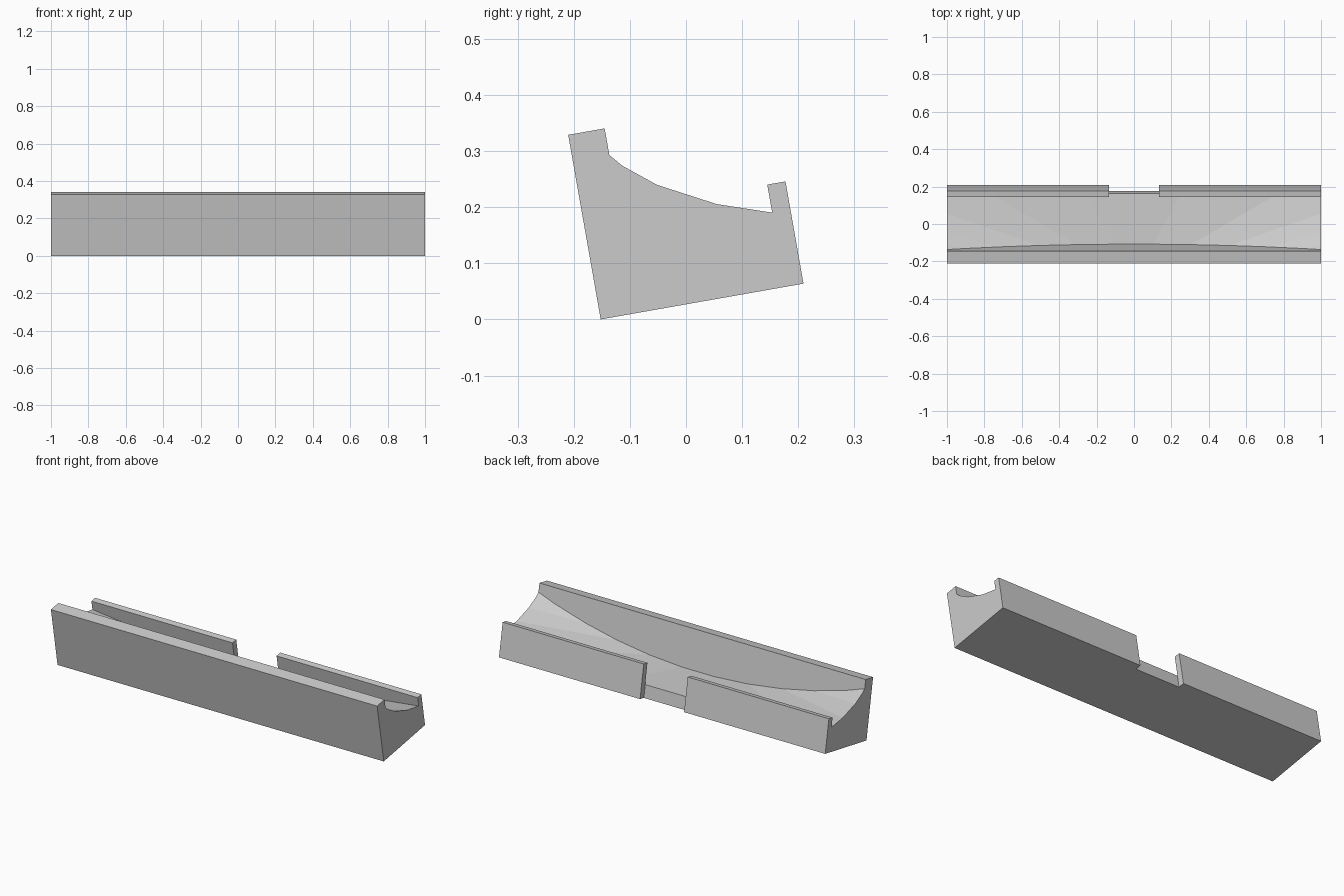
import bpy, bmesh, math
from mathutils import Matrix, Vector

cube = bpy.data.objects.get("Cube")
if cube:
    bpy.data.objects.remove(cube, do_unlink=True)

grey = bpy.data.materials.new("plain grey")
grey.use_nodes = True
colour = (0.6, 0.6, 0.6, 1)
grey.diffuse_color = colour
grey.node_tree.nodes["Principled BSDF"].inputs["Base Color"].default_value = colour

# The whole part leans back by ten degrees about its lower front edge
LEAN = Matrix.Translation((0, -0.152, 0)) @ Matrix.Rotation(math.radians(10), 4, "X")
WALL, LIP, DEPTH = 0.066, 0.334, 0.367      # inner wall, inner lip, full depth
LIP_TOP, WALL_TOP = 0.185, 0.334


def loft(name, start, end):
    """Solid between two matching outlines."""
    bm = bmesh.new()
    a = [bm.verts.new(p) for p in start]
    b = [bm.verts.new(p) for p in end]
    bm.faces.new(a)
    bm.faces.new(b[::-1])
    for i in range(len(a)):
        j = (i + 1) % len(a)
        bm.faces.new((a[j], a[i], b[i], b[j]))
    bmesh.ops.recalc_face_normals(bm, faces=bm.faces)
    mesh = bpy.data.meshes.new(name)
    bm.to_mesh(mesh)
    bm.free()
    obj = bpy.data.objects.new(name, mesh)
    bpy.context.collection.objects.link(obj)
    mesh.materials.append(grey)
    obj.matrix_world = LEAN
    return obj


def cut(body, cutter):
    mod = body.modifiers.new(cutter.name, "BOOLEAN")
    mod.operation = "DIFFERENCE"
    mod.solver = "EXACT"
    mod.object = cutter
    cutter.hide_render = True
    bpy.context.view_layer.objects.active = body
    bpy.ops.object.modifier_apply(modifier=mod.name)
    bpy.data.objects.remove(cutter, do_unlink=True)


def arc(depth, floor, radius):
    """Faceted hollow outline, closed well above the body."""
    step = math.tau / 96
    pts = []
    for k in range(-6, 6):
        t = (k + 0.5) * step
        pts.append((radius * math.sin(t), depth,
                    floor + radius * (math.cos(step / 2) - math.cos(t))))
    return pts + [(pts[-1][0], depth, 0.8), (pts[0][0], depth, 0.8)]


# Long body with tall front wall and low back lip
profile = [(0, 0), (DEPTH, 0), (DEPTH, LIP_TOP), (0.3, LIP_TOP),
           (0.1, WALL_TOP), (0, WALL_TOP)]
body = loft("trough_body", [(-1, u, v) for u, v in profile],
            [(1, u, v) for u, v in profile])

# Conical resting surface between wall and lip
cut(body, loft("hollow_cutter", arc(WALL, 0.12, 3.1), arc(LIP, 0.07, 7.8)))

# Gap in the middle of the back lip
gap = [(LIP - 0.0005, -0.1), (0.5, -0.1), (0.5, 0.5), (LIP - 0.0005, 0.5)]
cut(body, loft("gap_cutter", [(-0.135, u, v) for u, v in gap],
               [(0.135, u, v) for u, v in gap]))

# Bake the lean into the mesh
body.data.transform(body.matrix_world)
body.matrix_world = Matrix.Identity(4)
